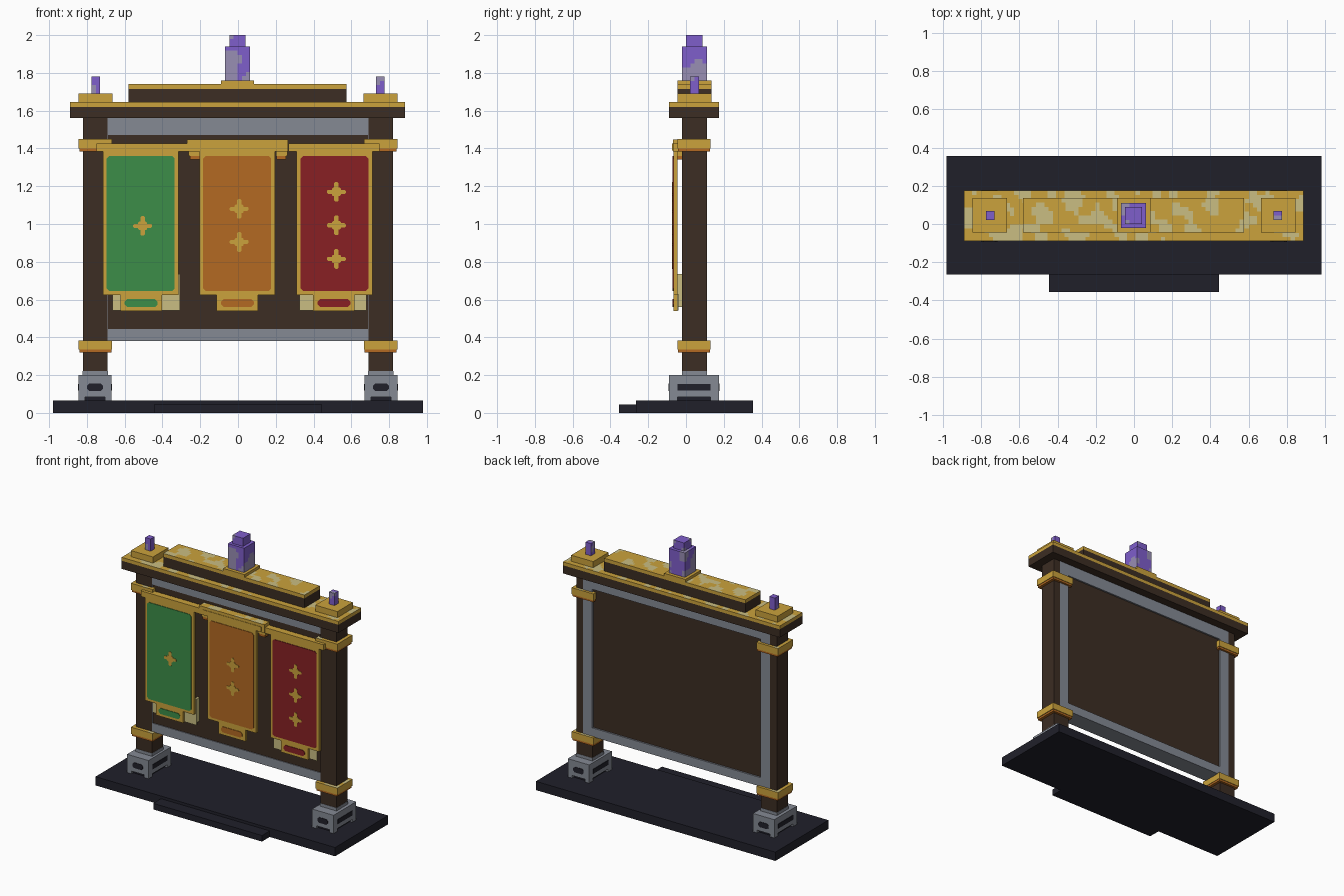
import bpy, bmesh
from mathutils import Vector, noise

if "Cube" in bpy.data.objects:
    bpy.data.objects.remove(bpy.data.objects["Cube"])


def srgb(*rgb):
    return [((c / 255 + 0.055) / 1.055) ** 2.4 if c > 10 else c / 3295 for c in rgb] + [1]


MATS = {}
for mat_name, rgb in {
    "charcoal stone": (32, 32, 42), "dark wood": (60, 45, 35), "grey stone": (133, 138, 148),
    "gold": (203, 162, 60), "pale gold": (202, 190, 130), "green cloth": (60, 141, 72),
    "orange": (180, 106, 34), "red cloth": (136, 32, 36), "purple crystal": (127, 94, 203),
    "pale crystal": (152, 142, 180),
}.items():
    m = bpy.data.materials.new(mat_name)
    m.diffuse_color = srgb(*rgb)
    m.use_nodes = True
    m.node_tree.nodes["Principled BSDF"].inputs["Base Color"].default_value = m.diffuse_color
    MATS[mat_name] = m


def finish(name, bm, *mats):
    me = bpy.data.meshes.new(name)
    bm.normal_update()
    bm.to_mesh(me)
    bm.free()
    for mat in mats:
        me.materials.append(MATS[mat])
    ob = bpy.data.objects.new(name, me)
    bpy.context.collection.objects.link(ob)
    return ob


def box(name, mat, x, y, z, patch=None, top_only=False):
    """Box from ranges; with a patch material its faces are cut in cells and mottled."""
    bm = bmesh.new()
    bmesh.ops.create_cube(bm, size=1)
    rng = (x, y, z)
    for v in bm.verts:
        v.co = [r[0] if c < 0 else r[1] for c, r in zip(v.co, rng)]
    if not patch:
        return finish(name, bm, mat)
    for axis in range(2 if top_only else 3):
        lo, hi = rng[axis]
        n = max(2, round((hi - lo) / 0.022))
        normal = Vector([float(i == axis) for i in range(3)])
        for k in range(1, n):
            bmesh.ops.bisect_plane(bm, geom=bm.verts[:] + bm.edges[:] + bm.faces[:],
                                   plane_co=normal * (lo + (hi - lo) * k / n), plane_no=normal)
    bm.normal_update()
    for f in bm.faces:
        if not top_only or f.normal.z > 0.5:
            f.material_index = int(noise.noise(f.calc_center_median() * 11) > 0.1)
    return finish(name, bm, mat, patch)


def mirrored(name, mat, x, y, z, **kw):
    for side, s in (("left", -1), ("right", 1)):
        box(f"{name}_{side}", mat, sorted((s * x[0], s * x[1])), y, z, **kw)


def plate(name, mat, x, z, y, cut, depth=0.004):
    """Thin front-facing plate with clipped corners."""
    (x0, x1), (z0, z1) = x, z
    pts = [(x0 + cut, z0), (x1 - cut, z0), (x1, z0 + cut), (x1, z1 - cut),
           (x1 - cut, z1), (x0 + cut, z1), (x0, z1 - cut), (x0, z0 + cut)]
    bm = bmesh.new()
    face = bm.faces.new([bm.verts.new((px, y, pz)) for px, pz in pts])
    ext = bmesh.ops.extrude_face_region(bm, geom=[face])
    for v in ext["geom"]:
        if isinstance(v, bmesh.types.BMVert):
            v.co.y -= depth
    bmesh.ops.recalc_face_normals(bm, faces=bm.faces)
    finish(name, bm, mat)


# Ground slab and front step
box("base_slab", "charcoal stone", (-0.98, 0.98), (-0.265, 0.355), (0, 0.065))
box("front_step", "charcoal stone", (-0.445, 0.445), (-0.355, -0.265), (0, 0.045))

# Pedestals on corner feet, with dark slots on every side
mirrored("pedestal", "grey stone", (0.67, 0.845), (-0.09, 0.175), (0.085, 0.2))
for i, fx in enumerate(((0.67, 0.705), (0.81, 0.845))):
    for j, fy in enumerate(((-0.09, -0.045), (0.13, 0.175))):
        mirrored(f"pedestal_foot_{i}{j}", "grey stone", fx, fy, (0.065, 0.085))
mirrored("slot_core", "charcoal stone", (0.69, 0.825), (-0.07, 0.155), (0.065, 0.085))
for s in (-1, 1):
    for y in (-0.09, 0.178):
        plate("pedestal_slot", "charcoal stone", (s * 0.757 - 0.042, s * 0.757 + 0.042),
              (0.115, 0.155), y, 0.012, 0.003)
mirrored("pedestal_side_slot", "charcoal stone", (0.845, 0.848), (-0.045, 0.13), (0.118, 0.152))
mirrored("pedestal_inner_slot", "charcoal stone", (0.667, 0.67), (-0.045, 0.13), (0.118, 0.152))
mirrored("post_shoe", "grey stone", (0.688, 0.822), (-0.022, 0.112), (0.2, 0.222))

# Posts with gold collars
mirrored("post", "dark wood", (0.69, 0.82), (-0.02, 0.11), (0.2, 1.56))
for level, z in (("lower", 0.32), ("upper", 1.385)):
    mirrored(f"{level}_collar_trim", "orange", (0.67, 0.84), (-0.042, 0.127), (z, z + 0.017))
    mirrored(f"{level}_collar", "gold", (0.667, 0.845), (-0.046, 0.131), (z + 0.015, z + 0.064),
             patch="pale gold", top_only=True)

# Notice board in a stone frame
box("board", "dark wood", (-0.695, 0.695), (-0.012, 0.1), (0.44, 1.475))
box("frame_bottom", "grey stone", (-0.765, 0.765), (-0.018, 0.112), (0.38, 0.445))
box("frame_top", "grey stone", (-0.765, 0.765), (-0.018, 0.112), (1.47, 1.56))
mirrored("frame_side", "grey stone", (0.689, 0.765), (-0.018, 0.112), (0.38, 1.56))

# Roof beam, ridge and finial bases
box("roof_beam", "dark wood", (-0.89, 0.885), (-0.09, 0.175), (1.56, 1.62))
box("roof_cap", "gold", (-0.89, 0.885), (-0.09, 0.175), (1.62, 1.645),
    patch="pale gold", top_only=True)
box("ridge", "dark wood", (-0.58, 0.575), (-0.045, 0.135), (1.645, 1.715))
box("ridge_cap", "gold", (-0.58, 0.575), (-0.045, 0.135), (1.715, 1.74),
    patch="pale gold", top_only=True)
mirrored("finial_base", "gold", (0.665, 0.845), (-0.045, 0.135), (1.645, 1.69))
box("crystal_base", "gold", (-0.09, 0.085), (-0.045, 0.135), (1.74, 1.76))

# Crystals
mirrored("finial_crystal", "purple crystal", (0.73, 0.775), (0.022, 0.068), (1.69, 1.78),
         patch="pale crystal")
box("crystal_body", "purple crystal", (-0.068, 0.064), (-0.02, 0.11), (1.76, 1.94),
    patch="pale crystal")
box("crystal_tip", "purple crystal", (-0.046, 0.041), (0.0, 0.088), (1.94, 2.0),
    patch="pale crystal")

# Hanging banners: gold frame, cloth field, bottom tab and star marks
BACK, FRONT = -0.045, -0.067
for name, cx, tab_x, cloth, stars in (
        ("left_banner", -0.515, -0.513, "green cloth", (0.99,)),
        ("centre_banner", -0.004, -0.003, "orange", (1.08, 0.905)),
        ("right_banner", 0.511, 0.508, "red cloth", (1.17, 0.993, 0.815))):
    box(name + "_frame", "gold", (cx - 0.2, cx + 0.2), (FRONT, BACK), (0.625, 1.39))
    plate(name + "_field", cloth, (cx - 0.18, cx + 0.18), (0.645, 1.36), FRONT, 0.014)
    box(name + "_tab", "gold", (tab_x - 0.11, tab_x + 0.11), (FRONT, BACK), (0.54, 0.625))
    plate(name + "_tab_field", cloth, (tab_x - 0.087, tab_x + 0.087) if cx else (0, 0),
          (0.56, 0.602), FRONT, 0.014)
    for z in stars:
        sx = cx + 0.01
        for hw, hh in ((0.05, 0.011), (0.012, 0.052), (0.024, 0.022)):
            plate(name + "_star", "gold", (sx - hw, sx + hw), (z - hh, z + hh),
                  FRONT - 0.004, 0.006, 0.003)

# Hanging bars with end brackets
mirrored("banner_bar", "gold", (0.268, 0.748), (-0.068, -0.02), (1.385, 1.427))
box("centre_bar", "gold", (-0.27, 0.265), (-0.07, -0.012), (1.385, 1.447),
    patch="pale gold", top_only=True)
box("centre_bar_lip", "gold", (-0.235, 0.24), (-0.073, -0.06), (1.39, 1.425))
mirrored("bar_bracket", "gold", (0.2, 0.262), (-0.05, -0.012), (1.36, 1.385))
mirrored("bar_bracket_trim", "orange", (0.205, 0.255), (-0.048, -0.012), (1.342, 1.36))

# Pale paper slips behind the outer banners
box("left_slip", "pale gold", (-0.665, -0.308), (-0.048, -0.04), (0.542, 0.63))
box("left_slip_edge", "pale gold", (-0.325, -0.306), (-0.048, -0.01), (0.56, 0.735))
box("right_slip", "pale gold", (0.325, 0.68), (-0.048, -0.04), (0.542, 0.63))
